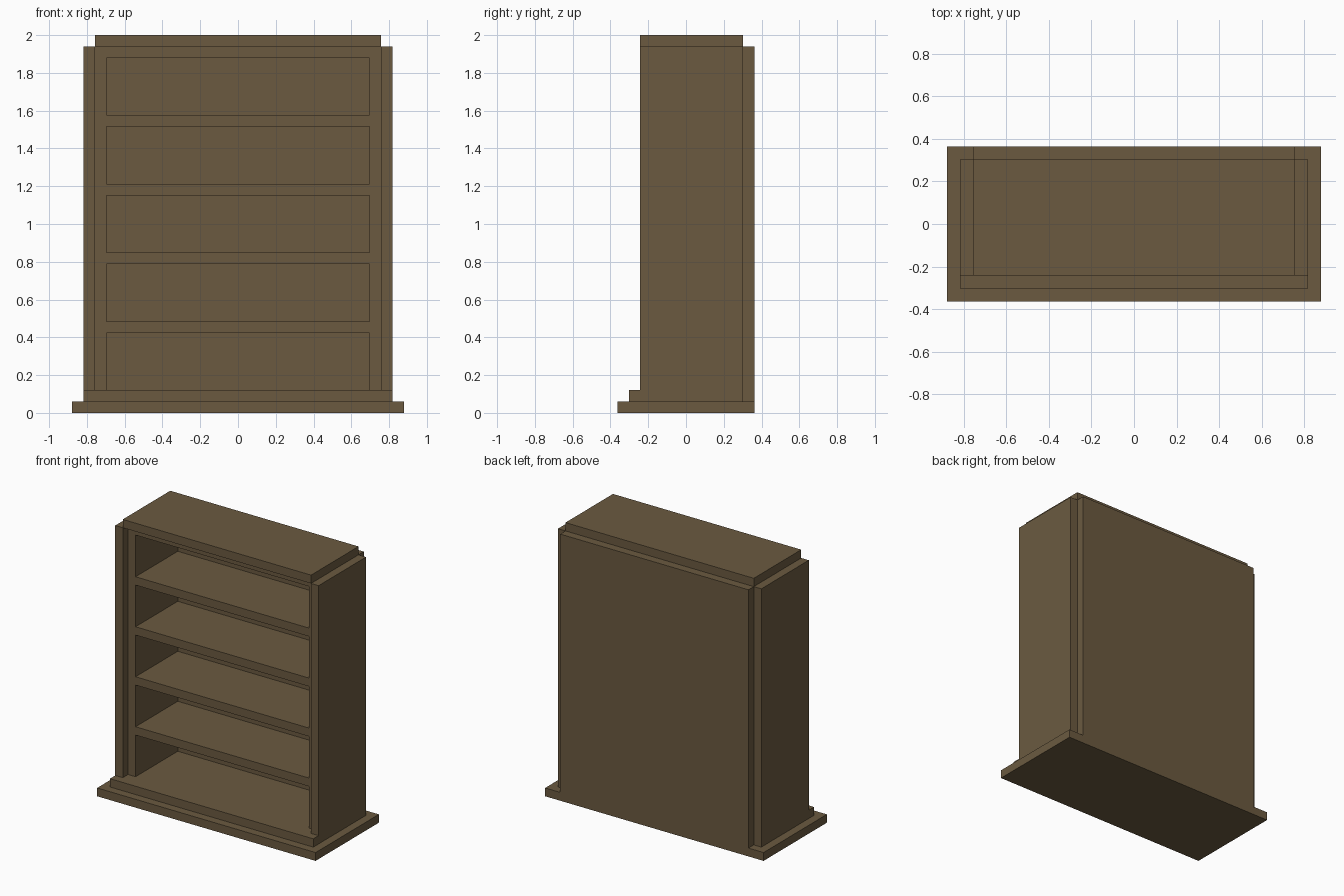
import bpy
import bmesh
from mathutils import Vector

default = bpy.data.objects.get("Cube")
if default:
    bpy.data.objects.remove(default, do_unlink=True)

U = 2 / 33  # board thickness: the case is 33 boards tall

wood = bpy.data.materials.new("brown_wood")
color = (0.147, 0.102, 0.051, 1)
wood.use_nodes = True
wood.diffuse_color = color
wood.node_tree.nodes["Principled BSDF"].inputs["Base Color"].default_value = color


def board(name, x, y, z):
    """Box between (min, max) limits given in board thicknesses."""
    low, high = (Vector(p) * U for p in zip(x, y, z))
    bm = bmesh.new()
    bmesh.ops.create_cube(bm, size=1)
    for v in bm.verts:
        v.co = [(a + b) / 2 + c * (b - a) for a, b, c in zip(low, high, v.co)]
    mesh = bpy.data.meshes.new(name)
    bm.to_mesh(mesh)
    bm.free()
    mesh.materials.append(wood)
    obj = bpy.data.objects.new(name, mesh)
    bpy.context.collection.objects.link(obj)
    return obj


def pair(name, x, y, z):
    """Matching boards on the left (+x) and right (-x)."""
    board("left_" + name, x, y, z)
    board("right_" + name, (-x[1], -x[0]), y, z)


# Stepped plinth
board("base", (-14.5, 14.5), (-6, 6), (0, 1))
board("plinth_step", (-13.5, 13.5), (-5, 5), (1, 2))

# Outer sides, top and back
pair("side_panel", (12.5, 13.5), (-4, 5), (2, 32))
board("top", (-12.5, 12.5), (-4, 5), (32, 33))
board("back_panel", (-12.5, 12.5), (5, 6), (1, 32))

# Inner case, set back from the sides
pair("inner_side", (11.5, 12.5), (-3, 5), (2, 32))

# Four shelves and the head board under the top
for i in range(5):
    z = 7 + 6 * i
    name = "head_board" if i == 4 else f"shelf_{i + 1}"
    board(name, (-11.5, 11.5), (-3, 5), (z, z + 1))
